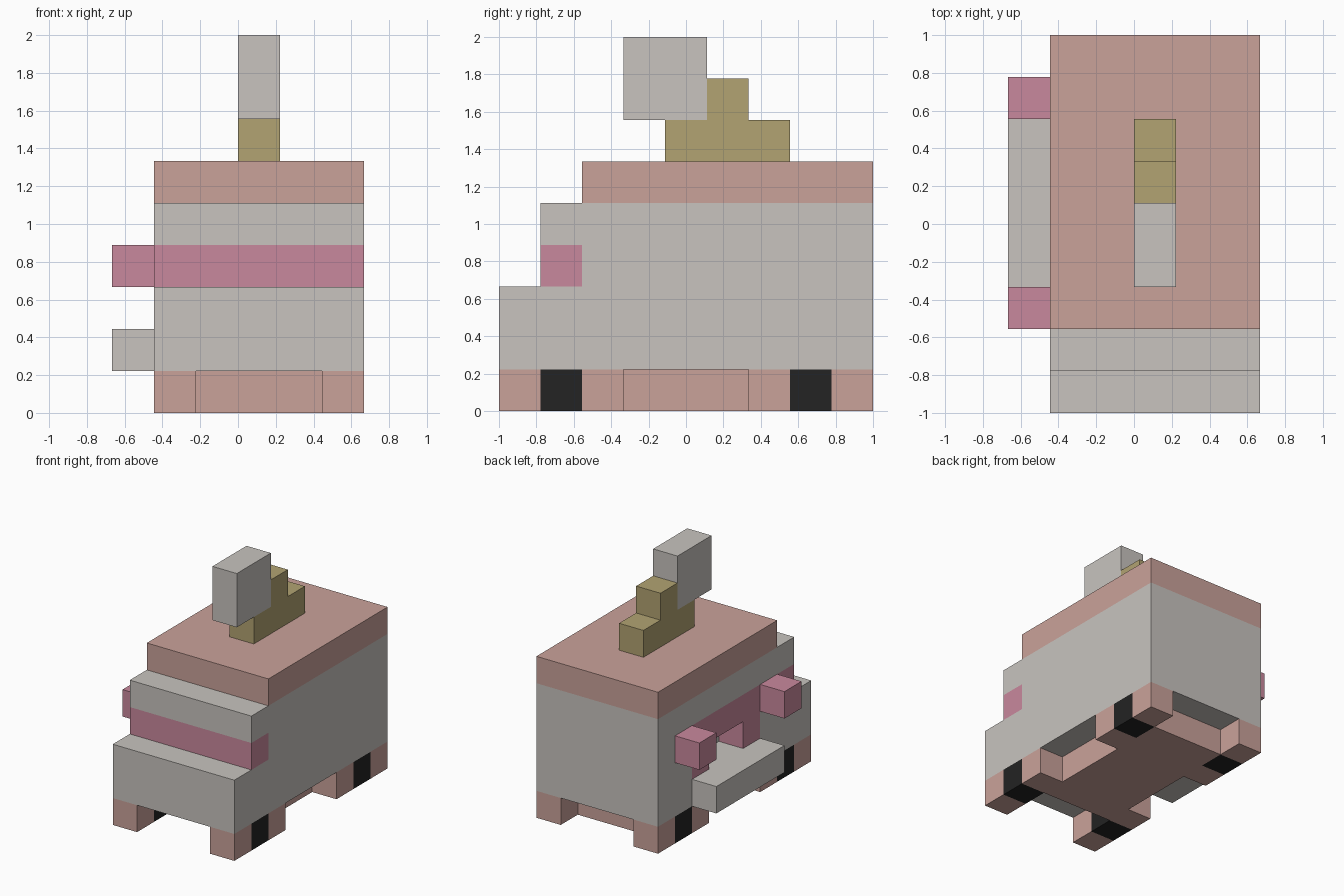
import bpy, bmesh
from mathutils import Vector

U = 2 / 9  # one block

old = bpy.data.objects.get("Cube")
if old:
    bpy.data.objects.remove(old, do_unlink=True)


def material(name, rgb):
    """Flat material from an 0-255 display colour, stored as linear values."""
    lin = [((c / 255 + 0.055) / 1.055) ** 2.4 for c in rgb] + [1]
    m = bpy.data.materials.new(name)
    m.use_nodes = True
    m.diffuse_color = lin
    m.node_tree.nodes["Principled BSDF"].inputs["Base Color"].default_value = lin
    return m


grey = material("warm_grey", (200, 196, 191))
rose = material("dusty_rose", (202, 162, 154))
pink = material("pink", (201, 137, 157))
tan = material("tan", (178, 163, 114))
black = material("black", (35, 35, 35))


def prism(name, x, profile, mat):
    """Extrude a (y, z) outline along x; all sizes in blocks."""
    bm = bmesh.new()
    base = bm.faces.new([bm.verts.new((x[0] * U, y * U, z * U)) for y, z in profile])
    out = bmesh.ops.extrude_face_region(bm, geom=[base])
    top = [v for v in out["geom"] if isinstance(v, bmesh.types.BMVert)]
    bmesh.ops.translate(bm, verts=top, vec=Vector(((x[1] - x[0]) * U, 0, 0)))
    bmesh.ops.recalc_face_normals(bm, faces=bm.faces)
    mesh = bpy.data.meshes.new(name)
    bm.to_mesh(mesh)
    bm.free()
    mesh.materials.append(mat)
    ob = bpy.data.objects.new(name, mesh)
    bpy.context.collection.objects.link(ob)
    return ob


def box(name, x, y, z, mat):
    return prism(name, x, [(y[0], z[0]), (y[1], z[0]), (y[1], z[1]), (y[0], z[1])], mat)


def cut(target, x, y, z):
    """Subtract a box from the target and bake the result."""
    cutter = box("cutter", x, y, z, grey)
    cutter.hide_render = True
    mod = target.modifiers.new("cut", "BOOLEAN")
    mod.operation, mod.solver, mod.object = "DIFFERENCE", "EXACT", cutter
    graph = bpy.context.evaluated_depsgraph_get()
    mesh = bpy.data.meshes.new_from_object(target.evaluated_get(graph))
    target.modifiers.clear()
    target.data = mesh
    bpy.data.objects.remove(cutter, do_unlink=True)


# Stepped van body with windscreen and serving hatch cut out
body = prism("body", (-2, 3), [(-4.5, 1), (4.5, 1), (4.5, 5), (-3.5, 5), (-3.5, 3), (-4.5, 3)], grey)
cut(body, (-2.5, 3.5), (-4, -2.5), (3, 4))
cut(body, (-2.5, -1), (-1.5, 2.5), (2, 4))

# Windscreen band, wrapping both front corners
box("windscreen", (-2, 3), (-3.5, -2.5), (3, 4), pink)

# Arched hatch frame, open in the middle
prism("hatch_frame", (-2, -1), [(-1.5, 2), (-0.5, 2), (-0.5, 3), (1.5, 3),
                                (1.5, 2), (2.5, 2), (2.5, 4), (-1.5, 4)], pink)

# Counter and the two awning brackets on the right side
box("counter", (-3, -2), (-1.5, 2.5), (1, 2), grey)
for name, y in (("front_bracket", -2.5), ("back_bracket", 2.5)):
    box(name, (-3, -2), (y, y + 1), (3, 4), pink)

# Roof
box("roof", (-2, 3), (-2.5, 4.5), (5, 6), rose)

# Cone with its scoop, lying on the roof
prism("cone", (0, 1), [(-0.5, 6), (2.5, 6), (2.5, 7), (1.5, 7), (1.5, 8), (0.5, 8), (0.5, 7), (-0.5, 7)], tan)
box("scoop", (0, 1), (-1.5, 0.5), (7, 9), grey)

# Underfloor and the wheel blocks at the corners
box("underfloor", (-1, 2), (-2.5, 3.5), (0, 1), rose)
for side, x in (("right", -2), ("left", 2)):
    for end, y in (("front", -4.5), ("back", 1.5)):
        for part, k, mat in (("fender_front", 0, rose), ("wheel", 1, black), ("fender_back", 2, rose)):
            box(f"{end}_{side}_{part}", (x, x + 1), (y + k, y + k + 1), (0, 1), mat)
